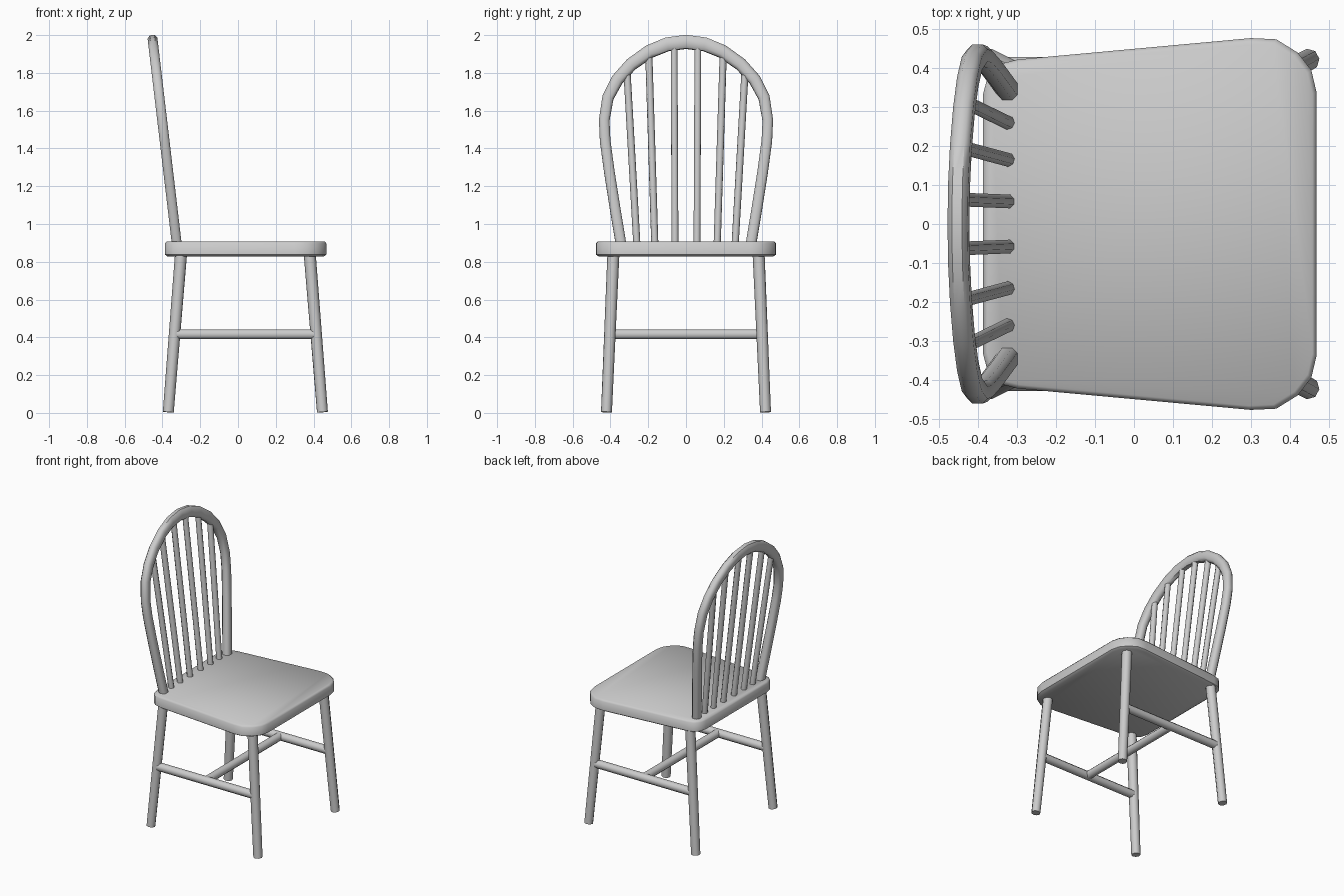
import bpy, bmesh, math
from mathutils import Vector

if "Cube" in bpy.data.objects:
    bpy.data.objects.remove(bpy.data.objects["Cube"])


def make_object(name, bm, angle=50):
    bmesh.ops.recalc_face_normals(bm, faces=bm.faces)
    me = bpy.data.meshes.new(name)
    bm.to_mesh(me)
    bm.free()
    ob = bpy.data.objects.new(name, me)
    bpy.context.collection.objects.link(ob)
    bpy.ops.object.select_all(action='DESELECT')
    ob.select_set(True)
    bpy.context.view_layer.objects.active = ob
    bpy.ops.object.shade_smooth_by_angle(angle=math.radians(angle))
    return ob


def loft(name, rings):
    bm = bmesh.new()
    loops = [[bm.verts.new(p) for p in r] for r in rings]
    n = len(loops[0])
    for a, b in zip(loops, loops[1:]):
        for i in range(n):
            j = (i + 1) % n
            bm.faces.new((a[i], a[j], b[j], b[i]))
    bm.faces.new(loops[0][::-1])
    bm.faces.new(loops[-1])
    return make_object(name, bm)


def rod(name, p, q, r1, r2, sides=8):
    p, q = Vector(p), Vector(q)
    rot = (q - p).to_track_quat('Z', 'Y')
    ring = [Vector((math.cos(t), math.sin(t), 0)) for t in
            (math.tau * (i + 0.5) / sides for i in range(sides))]
    return loft(name, [[c + rot @ (v * r) for v in ring] for c, r in ((p, r1), (q, r2))])


def back_x(z):
    # centre plane of the leaning backrest
    return -0.326 - 0.124 * (z - 0.91) / 1.05


# Seat: tapered outline with rounded corners and softened rims
half = [(0.468, 0.34), (0.455, 0.395), (0.42, 0.44), (0.365, 0.474), (0.30, 0.477),
        (-0.30, 0.422), (-0.345, 0.41), (-0.375, 0.38), (-0.387, 0.335)]
outline = half + [(x, -y) for x, y in reversed(half)]
rings = []
for z, inset in ((0.828, 0.014), (0.838, 0), (0.897, 0), (0.908, 0.01)):
    rings.append([(0.04 + (x - 0.04) * (1 - inset / 0.43), y * (1 - inset / 0.45), z)
                  for x, y in outline])
loft("seat", rings)

# Legs and side stretchers, mirrored left and right
for side, s in (("left", -1), ("right", 1)):
    rod(f"front_leg_{side}", (0.447, 0.421 * s, 0.004), (0.379, 0.384 * s, 0.85), 0.029, 0.032)
    rod(f"back_leg_{side}", (-0.369, 0.421 * s, 0.004), (-0.301, 0.384 * s, 0.85), 0.029, 0.032)
    rod(f"side_stretcher_{side}", (-0.335, 0.403 * s, 0.416), (0.413, 0.403 * s, 0.416),
        0.028, 0.028)

# Cross stretcher
rod("cross_stretcher", (0.039, -0.403, 0.416), (0.039, 0.403, 0.416), 0.028, 0.028)

# Bent hoop of the backrest: chamfered section swept along a mirrored path
arc = [(0.342, 0.88), (0.375, 1.08), (0.405, 1.27), (0.428, 1.44), (0.433, 1.55),
       (0.413, 1.67), (0.363, 1.765), (0.29, 1.845), (0.195, 1.912), (0.10, 1.951), (0, 1.964)]
path = arc + [(-y, z) for y, z in reversed(arc[:-1])]
pts = [Vector((back_x(z), y, z)) for y, z in path]
normal = Vector((1.05, 0, 0.124)).normalized()
section = [(1, .5), (.55, 1), (-.55, 1), (-1, .5), (-1, -.5), (-.55, -1), (.55, -1), (1, -.5)]
rings = []
for i, p in enumerate(pts):
    tangent = (pts[min(i + 1, len(pts) - 1)] - pts[max(i - 1, 0)]).normalized()
    across = normal.cross(tangent).normalized()
    w = 0.028 + 0.008 * max(0, (p.z - 1.55) / 0.41)
    rings.append([p + across * (w * a) + normal * (0.026 * b) for a, b in section])
loft("back_hoop", rings)

# Six fanned spindles
for k, (y0, y1, z1) in enumerate(((0.058, 0.063, 1.945), (0.165, 0.197, 1.90),
                                  (0.26, 0.312, 1.80))):
    for side, s in (("left", -1), ("right", 1)):
        rod(f"spindle_{side}_{k + 1}", (back_x(0.89), y0 * s, 0.89),
            (back_x(z1), y1 * s, z1), 0.019, 0.019)
